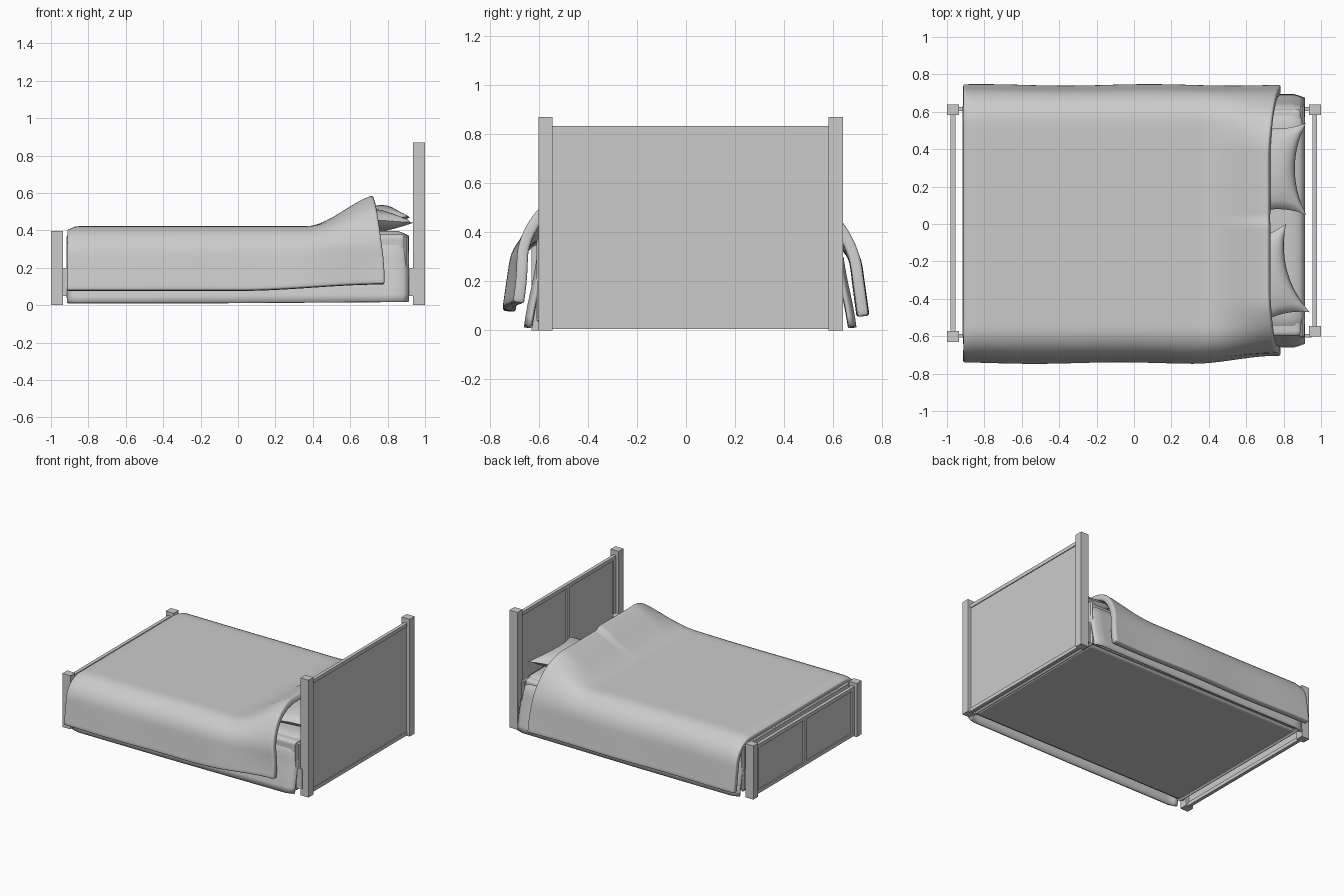
import bpy, bmesh
from math import sin, cos, radians
from mathutils import Vector, Matrix

cube = bpy.data.objects.get("Cube")
if cube:
    bpy.data.objects.remove(cube, do_unlink=True)

grey = bpy.data.materials.new("soft grey")
grey.use_nodes = True
colour = (0.6, 0.6, 0.6, 1)
grey.diffuse_color = colour
grey.node_tree.nodes["Principled BSDF"].inputs["Base Color"].default_value = colour


def finish(name, bm, smooth=False):
    mesh = bpy.data.meshes.new(name)
    bm.to_mesh(mesh)
    bm.free()
    mesh.materials.append(grey)
    ob = bpy.data.objects.new(name, mesh)
    bpy.context.collection.objects.link(ob)
    if smooth:
        for o in bpy.context.selected_objects:
            o.select_set(False)
        ob.select_set(True)
        bpy.context.view_layer.objects.active = ob
        bpy.ops.object.shade_smooth_by_angle(angle=radians(50))
    return ob


def box(name, x, y, z):
    """Box from (min, max) pairs."""
    bm = bmesh.new()
    bmesh.ops.create_cube(bm, size=1)
    for v in bm.verts:
        v.co = [(a + b) / 2 + c * (b - a) for c, (a, b) in zip(v.co, (x, y, z))]
    return finish(name, bm)


def surface(bm, nu, nv, func):
    """Grid of quads; func maps u, v in -1..1 to a point."""
    rows = [[bm.verts.new(func(2 * i / nu - 1, 2 * j / nv - 1)) for j in range(nv + 1)]
            for i in range(nu + 1)]
    for i in range(nu):
        for j in range(nv):
            bm.faces.new((rows[i][j], rows[i + 1][j], rows[i + 1][j + 1], rows[i][j + 1]))


def step(a, b, x):
    t = min(max((x - a) / (b - a), 0), 1)
    return t * t * (3 - 2 * t)


def drape(s, flat, radius, angle, top):
    """Half cross-section of hanging cloth at arc length s."""
    if s < flat:
        return s, top
    arc = radius * angle
    t = min(s - flat, arc) / radius
    rest = max(s - flat - arc, 0)
    return (flat + radius * sin(t) + rest * cos(angle),
            top - radius * (1 - cos(t)) - rest * sin(angle))


# Headboard and footboard: posts, recessed panel, rails and stiles
def end_board(name, x, post_z, top, low_y):
    for side, (y0, y1) in (("left", (low_y, low_y + 0.057)), ("right", (0.582, 0.64))):
        box(f"{name}_{side}_post", (x - 0.0325, x + 0.0325), (y0, y1), (0, post_z))
    inner = (low_y + 0.05, 0.59)
    mid = sum(inner) / 2
    face = (x - 0.013, x + 0.012)
    box(f"{name}_panel", (x - 0.004, x + 0.006), inner, (0.015, top - 0.01))
    box(f"{name}_top_rail", face, inner, (top - 0.027, top))
    box(f"{name}_bottom_rail", face, inner, (0.005, 0.032))
    for label, y in (("left", inner[0] + 0.022), ("middle", mid), ("right", inner[1] - 0.022)):
        box(f"{name}_{label}_stile", (x - 0.013, x), (y - 0.015, y + 0.015), (0.02, top - 0.02))


end_board("headboard", 0.9675, 0.87, 0.835, -0.602)
end_board("footboard", -0.9675, 0.397, 0.37, -0.63)

# Side rails
for label, y in (("left", 0.615), ("right", -0.598)):
    box(f"{label}_side_rail", (-0.95, 0.95), (y - 0.01, y + 0.01), (0.05, 0.2))

# Mattress
mattress = box("mattress", (-0.9, 0.895), (-0.6, 0.615), (0.036, 0.38))
bevel = mattress.modifiers.new("soft_edges", "BEVEL")
bevel.width, bevel.segments = 0.025, 4


# Fitted sheet hanging over the mattress, rounded at the head and foot
def sheet_point(u, v):
    s = abs(v) * 0.955
    side = 1 if v > 0 else -1
    y, z = drape(s, 0.5, 0.13, radians(82), 0.397)
    y += 0.012 * step(0.7, 0.93, s)
    edge = step(0.94, 1, abs(u))
    y -= 0.02 * edge * step(0.4, 0.7, s)
    z -= 0.025 * edge * (1 - step(0.5, 0.8, s)) + 0.012 * step(0.6, 0.9, s) * (1 - u) / 2
    return Vector((u * 0.913, 0.017 + side * y, max(z, 0.012)))


bm = bmesh.new()
surface(bm, 60, 48, sheet_point)
sheet = finish("sheet", bm, True)
solid = sheet.modifiers.new("thickness", "SOLIDIFY")
solid.thickness, solid.offset = 0.015, -1

# Sheet ends hanging at the head and foot
for label, x in (("head", 0.9), ("foot", -0.905)):
    end = box(f"sheet_{label}_end", (x - 0.012, x + 0.012), (-0.61, 0.64), (0.03, 0.375))
    end.modifiers.new("soft_edges", "BEVEL").width = 0.01


# Duvet with a raised part over the pillows and flared corners
def duvet_point(u, v):
    s = abs(v) * 0.985
    side = 1 if v > 0 else -1
    y, z = drape(s, 0.55, 0.17, radians(82), 0.422)
    fall = step(0.5, 0.95, s)
    x = -0.914 + (u + 1) / 2 * (1.632 + 0.065 * step(0.35, 0.95, s))
    rise = step(0.36, 0.78, x) * (1 - step(0.4, 0.8, s))
    z += rise * (0.165 - 0.01 * side)
    z += fall * (0.035 * step(0, 0.8, x) - 0.005 if side < 0 else -0.025)
    y += fall * (0.004 * sin(x * 7 + side) - 0.035 * step(0.3, 0.75, x) * (side < 0))
    z -= 0.018 * step(0.86, 0.914, -x) * (1 - fall)
    return Vector((x, side * y, z))


bm = bmesh.new()
surface(bm, 80, 72, duvet_point)
duvet = finish("duvet", bm, True)
solid = duvet.modifiers.new("thickness", "SOLIDIFY")
solid.thickness, solid.offset = 0.045, -1
bevel = duvet.modifiers.new("soft_hem", "BEVEL")
bevel.width, bevel.segments, bevel.angle_limit = 0.01, 2, radians(50)


# Pillows with pinched corners
def pillow(name, centre, turn, tilt):
    bm = bmesh.new()
    for side in (1, -1):
        def point(u, v):
            puff = max((1 - u * u) * (1 - v * v), 0) ** 0.45
            return Vector((side * u * 0.15 * (1 - 0.4 * (1 - v * v)),
                           v * 0.245 * (1 - 0.12 * (1 - u * u)),
                           side * 0.06 * puff))
        surface(bm, 20, 20, point)
    bmesh.ops.remove_doubles(bm, verts=bm.verts, dist=0.0005)
    bmesh.ops.recalc_face_normals(bm, faces=bm.faces)
    ob = finish(name, bm, True)
    ob.matrix_world = (Matrix.Translation(centre) @ Matrix.Rotation(radians(turn), 4, "Z")
                       @ Matrix.Rotation(radians(tilt), 4, "Y"))


pillow("left_pillow", (0.77, 0.295, 0.475), 0, 2)
pillow("right_pillow", (0.732, -0.274, 0.452), 15, 4)
